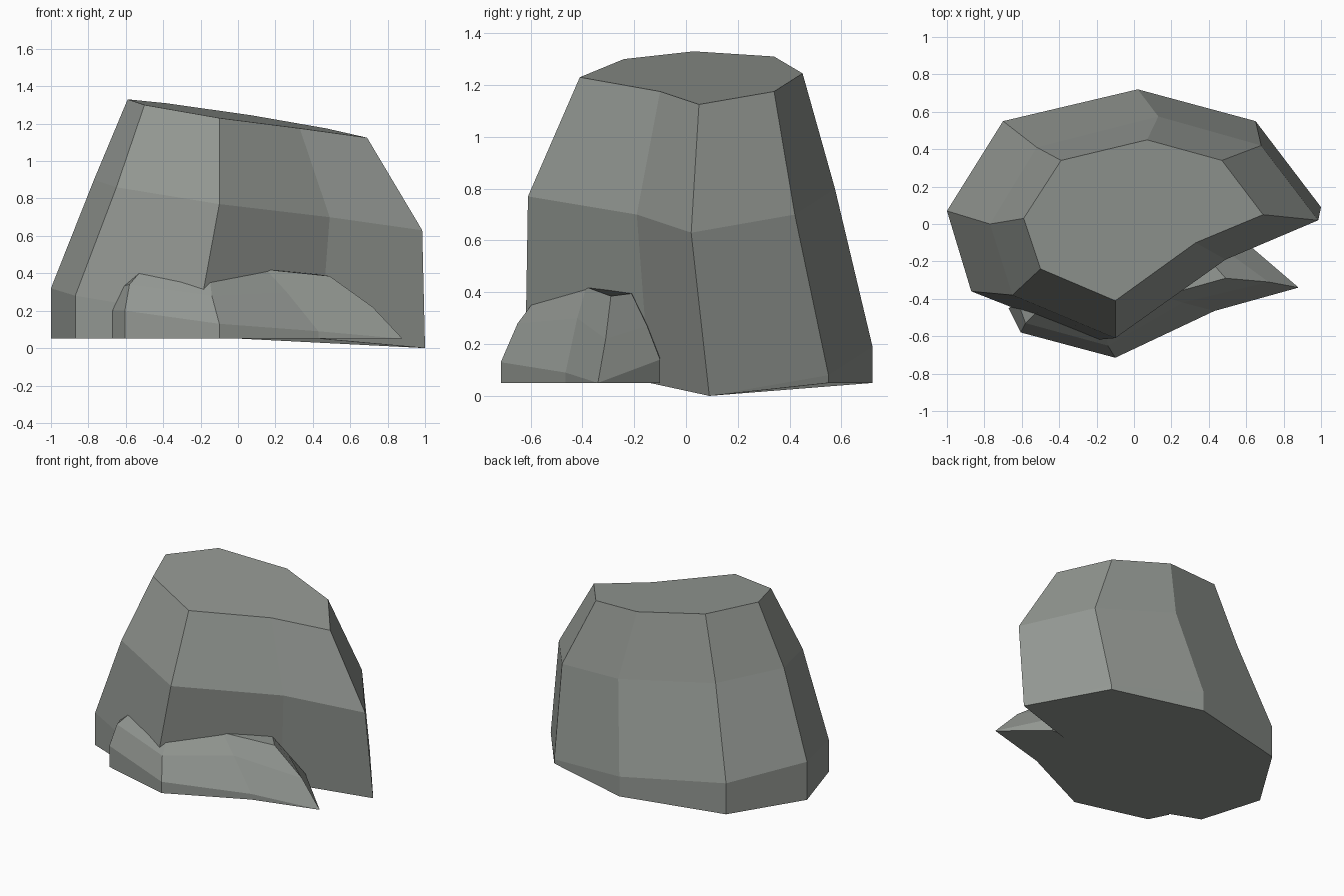
import bpy, bmesh

if "Cube" in bpy.data.objects:
    bpy.data.objects.remove(bpy.data.objects["Cube"])

stone = bpy.data.materials.new("grey_stone")
stone.diffuse_color = (0.29, 0.31, 0.288, 1.0)
stone.use_nodes = True
stone.node_tree.nodes["Principled BSDF"].inputs["Base Color"].default_value = stone.diffuse_color


def loft(name, rings):
    """Skin stacked rings of points, cap both ends, flat shaded."""
    bm = bmesh.new()
    rows = [[bm.verts.new(p) for p in ring] for ring in rings]
    n = len(rows[0])
    for low, high in zip(rows, rows[1:]):
        for i in range(n):
            j = (i + 1) % n
            bm.faces.new((low[i], low[j], high[j], high[i]))
    bm.faces.new(rows[0][::-1])
    bm.faces.new(rows[-1])
    bmesh.ops.remove_doubles(bm, verts=bm.verts, dist=0.002)
    bmesh.ops.recalc_face_normals(bm, faces=bm.faces)
    mesh = bpy.data.meshes.new(name)
    bm.to_mesh(mesh)
    bm.free()
    mesh.materials.append(stone)
    obj = bpy.data.objects.new(name, mesh)
    bpy.context.collection.objects.link(obj)
    return obj


def footing(ring, z):
    """Drop a ring straight down to ground height, keeping lower points."""
    return [(x, y, min(z, h)) for x, y, h in ring]


# Boulder: eight-sided tapering block with a sloped flat top
base = [(-1.0, .07, .32), (-.87, -.36, .28), (-.21, -.62, .17), (.44, -.14, .05),
        (1.0, .09, 0), (.65, .55, .08), (.02, .72, .19), (-.70, .55, .27)]
waist = [(-.77, 0, .90), (-.65, -.38, .86), (-.10, -.61, .77), (.49, -.19, .70),
         (.985, .02, .63), (.68, .42, .70), (.13, .575, .80), (-.52, .41, .88)]
crown = [(-.59, .03, 1.33), (-.50, -.24, 1.30), (-.10, -.41, 1.23), (.33, -.10, 1.175),
         (.69, .05, 1.125), (.47, .34, 1.175), (.07, .45, 1.245), (-.39, .34, 1.31)]
loft("boulder", [footing(base, .05), base, waist, crown])

# Ledge: low pointed slab leaning against the front of the boulder
foot = [(-.67, -.45, .20), (-.605, -.58, .20), (-.10, -.715, .13), (.43, -.465, .09),
        (.88, -.34, .05), (.60, -.10, .14), (-.10, -.10, .14)]
side = [(-.62, -.42, .33), (-.58, -.53, .34), (-.14, -.65, .28), (.26, -.42, .30),
        (.72, -.31, .22), (.50, -.15, .27), (-.10, -.12, .27)]
top = [(-.53, -.36, .38), (-.52, -.47, .41), (-.15, -.59, .36), (.15, -.385, .42),
       (.49, -.29, .385), (.42, -.21, .395), (-.08, -.18, .38)]
loft("front_ledge", [footing(foot, .05), foot, side, top])
